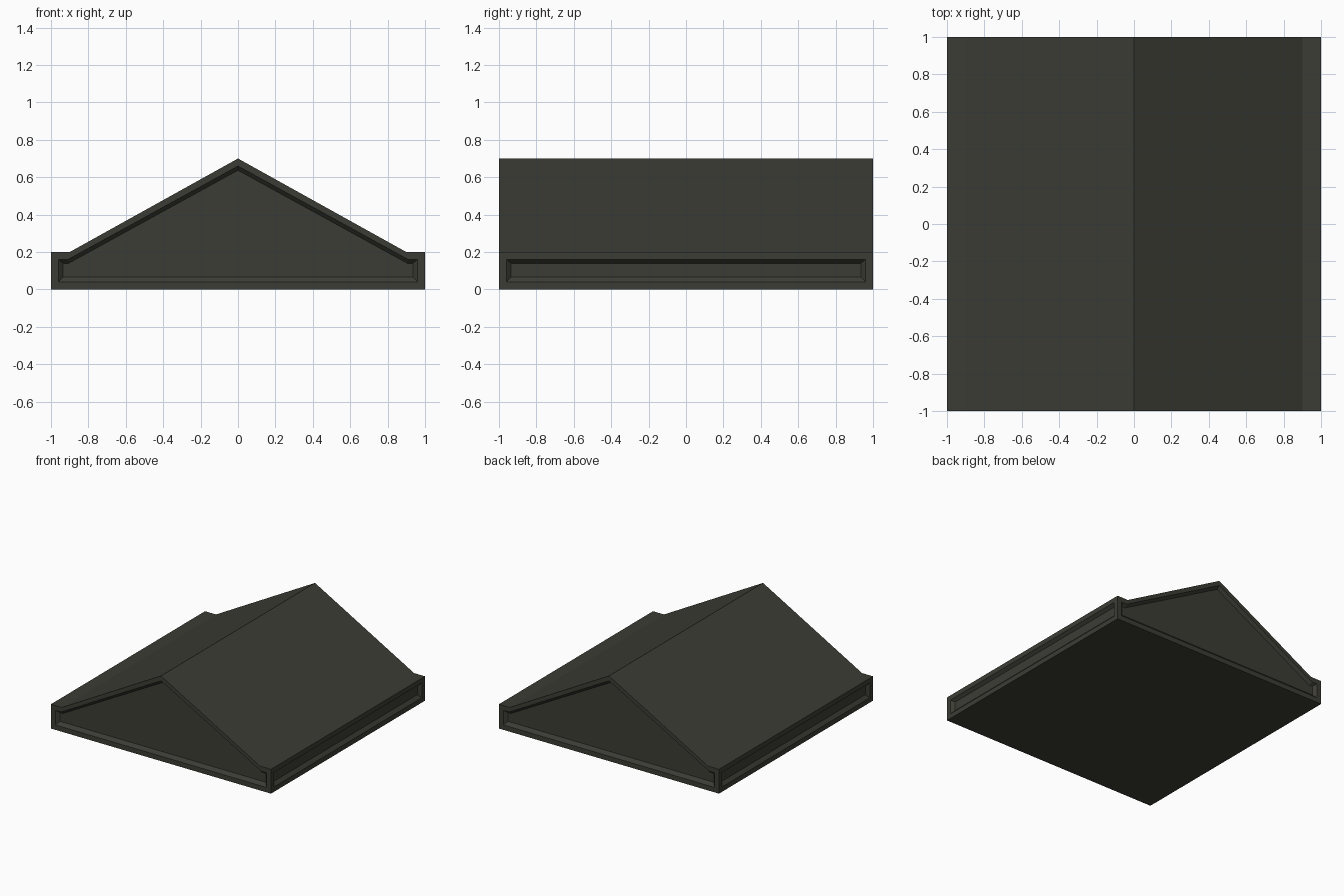
import bpy, bmesh

if "Cube" in bpy.data.objects:
    bpy.data.objects.remove(bpy.data.objects["Cube"])

mat = bpy.data.materials.new("dark olive grey")
mat.diffuse_color = (0.046, 0.046, 0.036, 1)
mat.use_nodes = True
mat.node_tree.nodes["Principled BSDF"].inputs["Base Color"].default_value = mat.diffuse_color

DEPTH = 0.025


def gable(w, k, z0, z1, top):
    """Gable outline: half width, roof foot, base, eave and ridge heights."""
    return [(-w, z0), (w, z0), (w, z1), (k, z1), (0, top), (-k, z1), (-w, z1)]


def box(w, z0, z1):
    return [(-w, z0), (w, z0), (w, z1), (-w, z1)]


def panel(bm, loops, place):
    """Flat rim, bevelled step and recessed panel from three outlines."""
    depths = (0, 0, DEPTH)
    rings = [[bm.verts.new(place(a, z, d)) for a, z in pts]
             for pts, d in zip(loops, depths)]
    for r0, r1 in zip(rings, rings[1:]):
        n = len(r0)
        for i in range(n):
            j = (i + 1) % n
            bm.faces.new((r0[i], r0[j], r1[j], r1[i]))
    bm.faces.new(rings[-1])


bm = bmesh.new()
outline = gable(1, 0.9, 0, 0.2, 0.7)
gables = [outline,
          gable(0.96, 0.91, 0.04, 0.16, 0.66),
          gable(0.935, 0.905, 0.067, 0.14, 0.637)]
sides = [box(1, 0, 0.2), box(0.96, 0.04, 0.16), box(0.935, 0.067, 0.14)]

# recessed panels on the two gable ends and two eave sides
for s in (-1, 1):
    panel(bm, gables, lambda a, z, d: (-s * a, s * (1 - d), z))
    panel(bm, sides, lambda a, z, d: (s * (1 - d), s * a, z))

# roof slopes, eave ledges and underside
for i, (p, q) in enumerate(zip(outline, outline[1:] + outline[:1])):
    if p[0] == q[0]:
        continue  # eave sides are already panelled
    bm.faces.new([bm.verts.new(c) for c in (
        (p[0], -1, p[1]), (p[0], 1, p[1]), (q[0], 1, q[1]), (q[0], -1, q[1]))])

bmesh.ops.remove_doubles(bm, verts=bm.verts, dist=0.0005)
bmesh.ops.recalc_face_normals(bm, faces=bm.faces)
mesh = bpy.data.meshes.new("gable_roof")
bm.to_mesh(mesh)
bm.free()
mesh.materials.append(mat)
bpy.context.collection.objects.link(bpy.data.objects.new("gable_roof", mesh))
